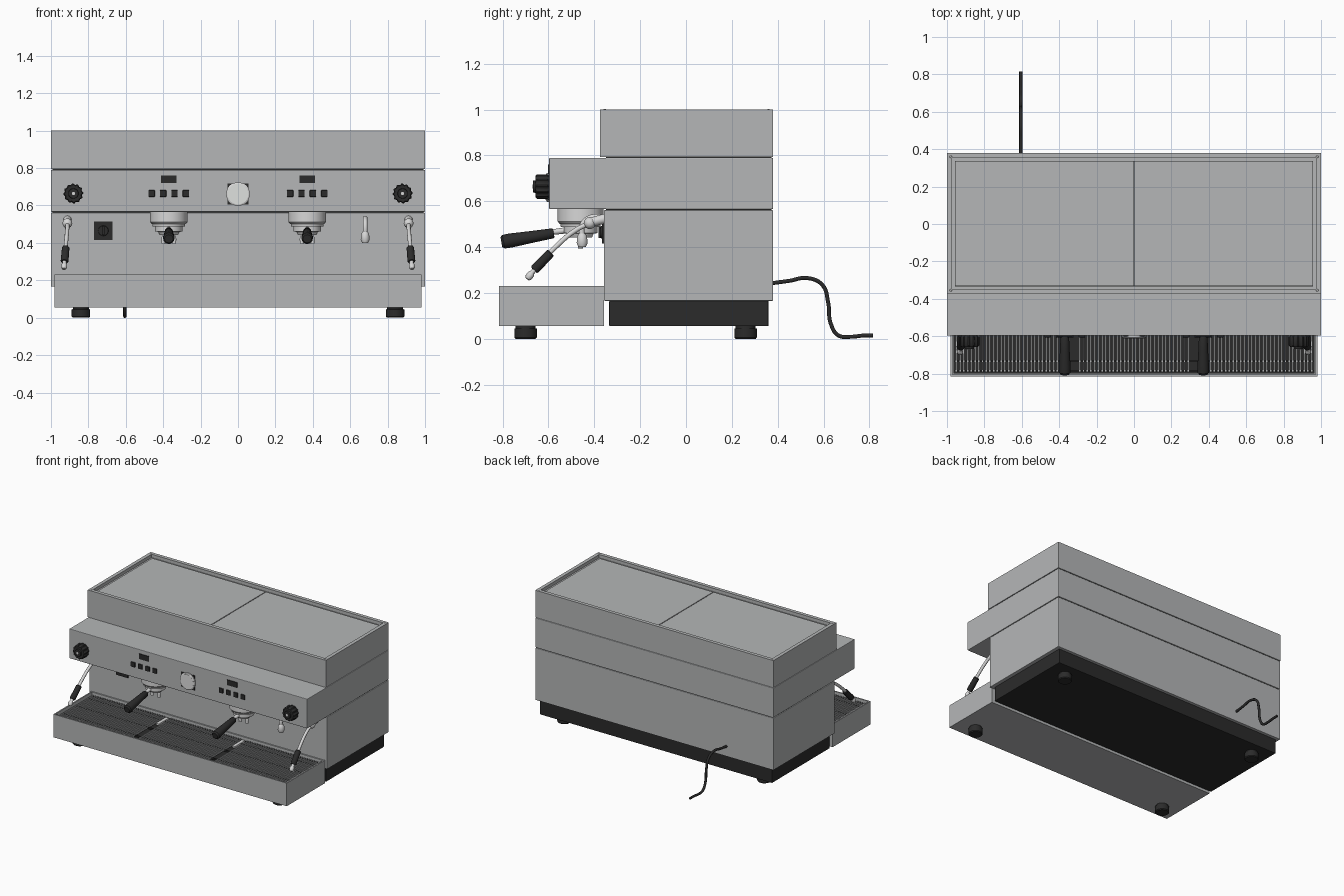
import bpy, bmesh, math
from mathutils import Vector

if "Cube" in bpy.data.objects:
    bpy.data.objects.remove(bpy.data.objects["Cube"])


def material(name, rgb):
    m = bpy.data.materials.new(name)
    m.diffuse_color = (*rgb, 1)
    m.use_nodes = True
    m.node_tree.nodes["Principled BSDF"].inputs["Base Color"].default_value = m.diffuse_color
    return m


STEEL = material("brushed steel", (0.46, 0.47, 0.475))
CHROME = material("polished chrome", (0.68, 0.68, 0.68))
BLACK = material("black plastic", (0.024, 0.024, 0.024))
WHITE = material("gauge face", (0.74, 0.75, 0.74))


def finish(name, bm, mat, bevel=0, smooth=False):
    bmesh.ops.recalc_face_normals(bm, faces=bm.faces)
    me = bpy.data.meshes.new(name)
    bm.to_mesh(me)
    bm.free()
    ob = bpy.data.objects.new(name, me)
    bpy.context.collection.objects.link(ob)
    me.materials.append(mat)
    if bevel:
        b = ob.modifiers.new("soft edges", 'BEVEL')
        b.width, b.segments = bevel, 2
    if smooth:
        bpy.ops.object.select_all(action='DESELECT')
        ob.select_set(True)
        bpy.context.view_layer.objects.active = ob
        bpy.ops.object.shade_smooth_by_angle(angle=math.radians(35))
    return ob


def add_box(bm, x, y, z):
    vs = bmesh.ops.create_cube(bm, size=1)['verts']
    for v in vs:
        v.co = [a + (b - a) * (c + 0.5) for (a, b), c in zip((x, y, z), v.co)]


def box(name, x, y, z, mat, bevel=0.0):
    bm = bmesh.new()
    add_box(bm, x, y, z)
    return finish(name, bm, mat, bevel)


def open_box(name, x, y, z, rim, depth, mat):
    """Box whose top is sunk inside a rim."""
    bm = bmesh.new()
    add_box(bm, x, y, z)
    bm.normal_update()
    top = max(bm.faces, key=lambda f: f.calc_center_median().z)
    bmesh.ops.inset_region(bm, faces=[top], thickness=rim)
    floor = bmesh.ops.extrude_discrete_faces(bm, faces=[top])['faces'][0]
    bmesh.ops.translate(bm, vec=(0, 0, -depth), verts=floor.verts)
    return finish(name, bm, mat)


def turned(name, start, axis, profile, mat, sides=32, flute=0.0):
    """Stack of (distance, radius) rings along an axis, optionally fluted."""
    bm = bmesh.new()
    rot = Vector(axis).to_track_quat('Z', 'Y')
    rings = []
    for d, r in profile:
        ring = []
        for i in range(sides):
            a = 2 * math.pi * i / sides
            k = r * (1 - flute * (i % 4 > 1))
            p = Vector((k * math.cos(a), k * math.sin(a), d))
            ring.append(bm.verts.new(Vector(start) + rot @ p))
        rings.append(ring)
    for a, b in zip(rings, rings[1:]):
        for i in range(sides):
            j = (i + 1) % sides
            bm.faces.new((a[i], a[j], b[j], b[i]))
    bm.faces.new(rings[0])
    bm.faces.new(rings[-1])
    return finish(name, bm, mat, smooth=True)


def tube(name, points, radius, mat):
    cu = bpy.data.curves.new(name, 'CURVE')
    cu.dimensions = '3D'
    cu.bevel_depth, cu.bevel_resolution, cu.use_fill_caps = radius, 3, True
    sp = cu.splines.new('BEZIER')
    sp.bezier_points.add(len(points) - 1)
    for bp, p in zip(sp.bezier_points, points):
        bp.co = p
        bp.handle_left_type = bp.handle_right_type = 'AUTO'
    ob = bpy.data.objects.new(name, cu)
    bpy.context.collection.objects.link(ob)
    cu.materials.append(mat)
    bpy.ops.object.select_all(action='DESELECT')
    ob.select_set(True)
    bpy.context.view_layer.objects.active = ob
    bpy.ops.object.convert(target='MESH')


def ball(name, centre, r, mat):
    bm = bmesh.new()
    bmesh.ops.create_uvsphere(bm, u_segments=24, v_segments=12, radius=r)
    bmesh.ops.translate(bm, vec=centre, verts=bm.verts)
    finish(name, bm, mat, smooth=True)


# Stacked housing, sunken cup shelf in two panels
open_box("upper_housing", (-1, 1), (-0.375, 0.38), (0.794, 1), 0.038, 0.025, STEEL)
box("middle_housing", (-1, 1), (-0.597, 0.38), (0.566, 0.79), STEEL, 0.004)
box("lower_housing", (-1, 1), (-0.358, 0.38), (0.166, 0.562), STEEL, 0.004)
box("seam_core", (-0.993, 0.993), (-0.35, 0.373), (0.5, 0.85), BLACK)
box("base", (-0.975, 0.975), (-0.335, 0.36), (0.055, 0.166), BLACK, 0.004)
box("shelf_seam", (-0.958, 0.958), (-0.333, 0.338), (0.975, 0.977), BLACK)
for s in (-1, 1):
    box("shelf_panel", sorted((s * 0.003, s * 0.955)), (-0.33, 0.335),
        (0.974, 0.982), STEEL)
    for y in (-0.355, 0.36):
        turned("shelf_screw", (s * 0.98, y, 0.999), (0, 0, 1),
               [(0, 0.007), (0.003, 0.005)], CHROME, 12)

# Drip tray with slatted grate in three sections
open_box("drip_tray", (-0.98, 0.98), (-0.815, -0.358), (0.055, 0.23), 0.014, 0.06, STEEL)
box("tray_floor", (-0.966, 0.966), (-0.80, -0.372), (0.168, 0.19), BLACK)
bm = bmesh.new()
for i in range(96):
    x = -0.95 + i * 0.02
    if min(abs(x - 0.32), abs(x + 0.32)) > 0.012:
        add_box(bm, (x - 0.004, x + 0.004), (-0.79, -0.38), (0.205, 0.217))
finish("grate_slats", bm, STEEL)
bm = bmesh.new()
for y in (-0.785, -0.735, -0.58, -0.435, -0.385):
    add_box(bm, (-0.96, 0.96), (y - 0.004, y + 0.004), (0.2, 0.212))
finish("grate_crossbars", bm, BLACK)
for s in (-1, 1):
    box("grate_grip", (s * 0.32 - 0.013, s * 0.32 + 0.013), (-0.51, -0.39),
        (0.205, 0.219), CHROME)

# Feet
for x in (-0.84, 0.84):
    for y in (-0.7, 0.26):
        turned("foot", (x, y, 0), (0, 0, 1),
               [(0, 0.044), (0.006, 0.049), (0.044, 0.049), (0.046, 0.043), (0.06, 0.043)], BLACK)

# Pressure gauge
box("gauge_mount", (-0.056, 0.056), (-0.601, -0.59), (0.605, 0.717), BLACK)
turned("gauge_bezel", (0, -0.597, 0.661), (0, -1, 0),
       [(0, 0.063), (0.01, 0.063), (0.014, 0.056)], CHROME, 40)
turned("gauge_dial", (0, -0.609, 0.661), (0, -1, 0), [(0, 0.055), (0.004, 0.055)], WHITE, 40)

# Parts repeated on the left and right
for s in (-1, 1):
    gx = s * 0.37
    # Display and four buttons
    box("display", (gx - 0.042, gx + 0.042), (-0.602, -0.59), (0.72, 0.76), BLACK)
    for i in range(4):
        bx = gx + (i - 1.5) * 0.061
        box("button", (bx - 0.017, bx + 0.017), (-0.606, -0.59), (0.646, 0.682), BLACK, 0.003)
    # Brewing group and filter holder
    turned("group_head", (gx, -0.46, 0.57), (0, 0, -1),
           [(0, 0.1), (0.058, 0.1), (0.068, 0.092), (0.07, 0.088), (0.082, 0.086)], CHROME, 40)
    turned("filter_holder", (gx, -0.46, 0.495), (0, 0, -1),
           [(0, 0.073), (0.034, 0.073), (0.036, 0.057), (0.052, 0.05)], CHROME, 40)
    turned("holder_neck", (gx, -0.51, 0.475), (0, -1, -0.13), [(0, 0.014), (0.08, 0.012)], CHROME, 20)
    turned("holder_handle", (gx, -0.577, 0.461), (0, -1, -0.17),
           [(0, 0.018), (0.006, 0.022), (0.1, 0.026), (0.19, 0.031), (0.222, 0.03), (0.232, 0.022)],
           BLACK, 24)
    for t in (-1, 1):
        tube("holder_spout", [(gx, -0.46, 0.45), (gx + t * 0.025, -0.46, 0.435),
                              (gx + t * 0.029, -0.46, 0.395)], 0.011, CHROME)
    # Steam knob
    kx = s * 0.88
    turned("steam_knob", (kx, -0.594, 0.664), (0, -1, 0),
           [(0, 0.045), (0.01, 0.053), (0.056, 0.053), (0.063, 0.047)], BLACK, 48, 0.1)
    turned("knob_cap", (kx, -0.65, 0.664), (0, -1, 0), [(0, 0.028), (0.018, 0.026)], BLACK, 24)
    turned("knob_dot", (kx, -0.667, 0.664), (0, -1, 0), [(0, 0.009), (0.003, 0.009)], CHROME, 16)
    # Steam wand
    wx = s * 0.912
    turned("wand_joint", (wx, -0.35, 0.525), (0, -1, -0.25), [(0, 0.022), (0.06, 0.02)], CHROME, 20)
    ball("wand_ball", (wx, -0.42, 0.505), 0.026, CHROME)
    tube("steam_wand", [(wx, -0.42, 0.505), (wx + s * 0.001, -0.48, 0.475),
                        (wx + s * 0.008, -0.575, 0.395), (wx + s * 0.017, -0.675, 0.285)],
         0.011, CHROME)
    turned("wand_grip", (wx + s * 0.009, -0.59, 0.376), (s * 0.007, -0.078, -0.082),
           [(0, 0.016), (0.005, 0.02), (0.1, 0.021), (0.106, 0.017)], BLACK, 20)
    turned("wand_tip", (wx + s * 0.016, -0.672, 0.288), (s * 0.1, -0.6, -0.8),
           [(0, 0.012), (0.008, 0.016), (0.024, 0.016), (0.034, 0.01)], CHROME, 20)

# Hot water outlet
tube("water_pipe", [(0.68, -0.35, 0.53), (0.68, -0.42, 0.527), (0.68, -0.45, 0.5),
                    (0.68, -0.453, 0.43)], 0.013, CHROME)
turned("water_nozzle", (0.68, -0.453, 0.46), (0, 0, -1),
       [(0, 0.014), (0.012, 0.021), (0.042, 0.024), (0.06, 0.016)], CHROME, 24)

# Power switch
box("switch_plate", (-0.77, -0.67), (-0.366, -0.35), (0.415, 0.515), BLACK)
turned("switch_dial", (-0.72, -0.364, 0.465), (0, -1, 0), [(0, 0.028), (0.008, 0.026)], BLACK, 24)
box("switch_bar", (-0.727, -0.713), (-0.382, -0.365), (0.441, 0.489), BLACK)

# Power cable
tube("power_cable", [(-0.605, y, z) for y, z in (
    (0.37, 0.242), (0.45, 0.253), (0.53, 0.265), (0.595, 0.235), (0.62, 0.16),
    (0.632, 0.065), (0.665, 0.015), (0.72, 0.009), (0.77, 0.014), (0.815, 0.015))], 0.009, BLACK)
